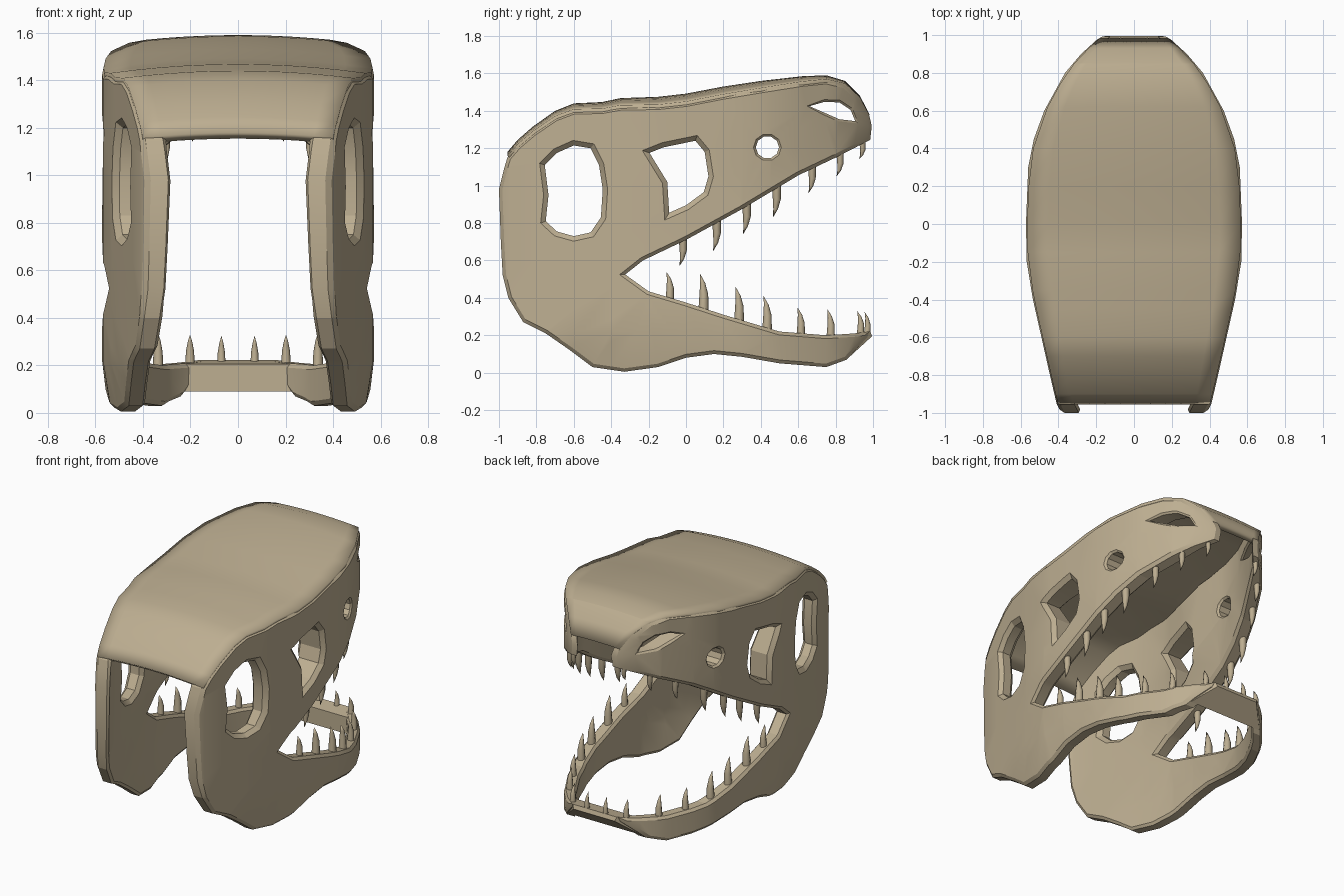
import bpy, bmesh, math
from mathutils import Vector

if "Cube" in bpy.data.objects:
    bpy.data.objects.remove(bpy.data.objects["Cube"], do_unlink=True)

bone = bpy.data.materials.new("bone")
bone.use_nodes = True
tan = (0.51, 0.425, 0.285, 1)
bone.diffuse_color = tan
bone.node_tree.nodes["Principled BSDF"].inputs["Base Color"].default_value = tan

# Half width of the skull along its length
PLAN = [(-1, .385), (-.95, .41), (-.8, .445), (-.6, .49), (-.4, .535), (-.2, .568), (0, .572),
        (.3, .56), (.45, .53), (.6, .475), (.8, .365), (.9, .28), (1, .17)]


def width(y):
    y = max(-1, min(1, y))
    for (a, wa), (b, wb) in zip(PLAN, PLAN[1:]):
        if y <= b:
            return wa + (wb - wa) * (y - a) / (b - a)


def clamp(t):
    return max(0, min(1, t))


def finish(name, bm, mirror=False, angle=22):
    bmesh.ops.recalc_face_normals(bm, faces=bm.faces[:])
    me = bpy.data.meshes.new(name)
    bm.to_mesh(me)
    bm.free()
    me.materials.append(bone)
    ob = bpy.data.objects.new(name, me)
    bpy.context.collection.objects.link(ob)
    bpy.ops.object.select_all(action='DESELECT')
    ob.select_set(True)
    bpy.context.view_layer.objects.active = ob
    bpy.ops.object.shade_smooth_by_angle(angle=math.radians(angle))
    if mirror:
        ob.modifiers.new("mirror", 'MIRROR').use_mirror_merge = False
    return ob


def inset(loop, amount, hole):
    """Shift an outline into the bone with mitred corners."""
    pts = [Vector(p) for p in loop]
    n = len(pts)
    area = sum(pts[i - 1].x * pts[i].y - pts[i].x * pts[i - 1].y for i in range(n))
    sign = (1 if area > 0 else -1) * (-1 if hole else 1)
    out = []
    for i, p in enumerate(pts):
        d1 = (p - pts[i - 1]).normalized()
        d2 = (pts[(i + 1) % n] - p).normalized()
        n1, n2 = Vector((-d1.y, d1.x)), Vector((-d2.y, d2.x))
        out.append(p + (n1 + n2) * (sign * amount / max(.6, 1 + n1.dot(n2))))
    return out


def bridge(bm, a, b):
    for i in range(len(a)):
        bm.faces.new((a[i - 1], a[i], b[i], b[i - 1]))


# Skull side: one bevelled plate with openings, bent round the plan outline
ROOF = [(-.955, 1.18), (-.9, 1.245), (-.82, 1.315), (-.7, 1.4), (-.6, 1.44), (-.45, 1.447),
        (-.35, 1.468), (-.15, 1.475), (0, 1.492), (.2, 1.53), (.4, 1.56), (.62, 1.585),
        (.75, 1.59), (.85, 1.56), (.93, 1.48), (.982, 1.38)]
top_edge = [(y, z - .008 - .13 * width(y) ** 2) for y, z in ROOF]
back_and_jaw = [(-.97, 1.1), (-1, .98), (-.99, .7), (-.98, .52), (-.95, .4), (-.87, .27),
                (-.75, .21), (-.62, .12), (-.5, .03), (-.33, .005), (-.15, .03), (0, .08),
                (.15, .1), (.3, .085), (.5, .05), (.75, .03), (.86, .07), (.97, .19),
                (.98, .22), (.9, .21), (.75, .2), (.5, .22), (.2, .31), (0, .375),
                (-.2, .435), (-.325, .525)]
lip = [(-.23, .6), (0, .71), (.3, .875), (.6, 1.055), (.8, 1.15), (.985, 1.245), (.993, 1.32)]
outline = top_edge[::-1] + back_and_jaw + lip
temple = [(-.755, 1.11), (-.69, 1.175), (-.6, 1.215), (-.51, 1.2), (-.465, 1.11), (-.445, .98),
          (-.455, .83), (-.51, .75), (-.6, .73), (-.69, .755), (-.75, .81), (-.735, .95)]
eye = [(-.195, 1.175), (-.12, 1.205), (.05, 1.24), (.1, 1.18), (.12, 1.05), (.095, .965),
       (0, .895), (-.09, .855), (-.1, 1.02)]
cheek = [(.435 + .062 * math.cos(a * math.pi / 5), 1.205 + .06 * math.sin(a * math.pi / 5))
         for a in range(10)]
nostril = [(.66, 1.425), (.74, 1.448), (.82, 1.445), (.88, 1.405), (.905, 1.345),
           (.82, 1.355), (.74, 1.39)]

bm = bmesh.new()
THICK = .11
caps = ([], [])
for k, loop in enumerate((outline, temple, eye, cheek, nostril)):
    bevel = (.018, .026, .026, .012, .012)[k]
    small = inset(loop, bevel, k > 0)
    layers = [(small, 0), (loop, bevel), (loop, THICK - bevel), (small, THICK)]
    rings = [[bm.verts.new((d, p[0], p[1])) for p in pts] for pts, d in layers]
    for a, b in zip(rings, rings[1:]):
        bridge(bm, a, b)
    for ring, edges in zip((rings[0], rings[-1]), caps):
        edges += [bm.edges.get((ring[i - 1], ring[i])) for i in range(len(ring))]
for edges in caps:
    bmesh.ops.triangle_fill(bm, use_beauty=True, edges=edges, normal=(1, 0, 0))
cuts = [((0, y, 0), (0, 1, 0)) for y, w in PLAN[1:-1]]
cuts += [((0, 0, .22), (0, 0, 1)), ((0, 0, .92), (0, -.56, 1))]
for co, no in cuts:
    bmesh.ops.bisect_plane(bm, geom=bm.verts[:] + bm.edges[:] + bm.faces[:],
                           plane_co=co, plane_no=no)
for v in bm.verts:
    d, y, z = v.co
    # thick walls above the mouth, thin snout tip, jaw bottom leaning inward
    heavy = clamp((z - .72 - .56 * y) / .2) * math.exp(-((y - .15) / .4) ** 2)
    depth = d * min(1, .78 + .22 * z)
    if d > THICK / 2:
        depth += .095 * heavy
    if z > 1:
        depth *= 1 - .45 * clamp((y - .8) / .15)
    lean = .045 * clamp(1 - z / .22) * clamp(.6 - y)
    v.co.x = width(y) - lean - depth
finish("skull_sides", bm, mirror=True)

# Arched roof shell, open at the snout
bm = bmesh.new()
STEPS = 10
rows = []
for y, z in ROOF:
    half = width(y) - .006
    xs = [half * (2 * i / STEPS - 1) for i in range(STEPS + 1)]
    rows.append([bm.verts.new((x, y, z - .13 * x * x)) for x in xs])
for a, b in zip(rows, rows[1:]):
    for i in range(STEPS):
        bm.faces.new((a[i], a[i + 1], b[i + 1], b[i]))
roof = finish("skull_roof", bm)
solid = roof.modifiers.new("thickness", 'SOLIDIFY')
solid.thickness = .04
solid.offset = -1 if roof.data.polygons[0].normal.z > 0 else 1

# Bar joining the two sides at the chin
bm = bmesh.new()
CHIN = [(.88, .205), (.985, .222), (.995, .195), (.88, .09)]
ends = [[bm.verts.new((s * (width(y) - .02), y, z)) for y, z in CHIN] for s in (-1, 1)]
bridge(bm, *ends)
for end in ends:
    bm.faces.new(end)
finish("chin_bar", bm)


# Curved pointed teeth
def tooth(bm, x, base, tip, radius):
    root, end = Vector((x, *base)), Vector((x, *tip))
    rings = []
    for t, r in ((-.2, 1), (.35, .85), (.7, .5)):
        c = root.lerp(end, t) + Vector((0, .012 * math.sin(math.pi * max(t, 0)), 0))
        rings.append([bm.verts.new(c + Vector((math.cos(a), math.sin(a), 0)) * radius * r)
                      for a in (i * math.pi / 4 for i in range(8))])
    for a, b in zip(rings, rings[1:]):
        bridge(bm, a, b)
    bm.faces.new(rings[0])
    point = bm.verts.new(end)
    for i in range(8):
        bm.faces.new((rings[-1][i - 1], rings[-1][i], point))


UPPER = [(-.02, .7, .57), (.16, .795, .65), (.32, .885, .74), (.48, .98, .83), (.67, 1.08, .96),
         (.82, 1.155, 1.05), (.94, 1.22, 1.14)]
LOWER = [(-.09, .41, .54), (.09, .36, .53), (.28, .295, .46), (.43, .25, .41), (.61, .22, .35),
         (.77, .21, .34), (.93, .22, .33)]
for name, row in (("upper_teeth", UPPER), ("lower_teeth", LOWER)):
    bm = bmesh.new()
    for y, base, tip in row:
        radius = .12 * abs(tip - base) + .007
        tooth(bm, width(y) - .045, (y, base), (y - .015, tip), radius)
    if row is LOWER:
        tooth(bm, .07, (.965, .215), (.955, .325), .018)
    finish(name, bm, mirror=True, angle=50)
